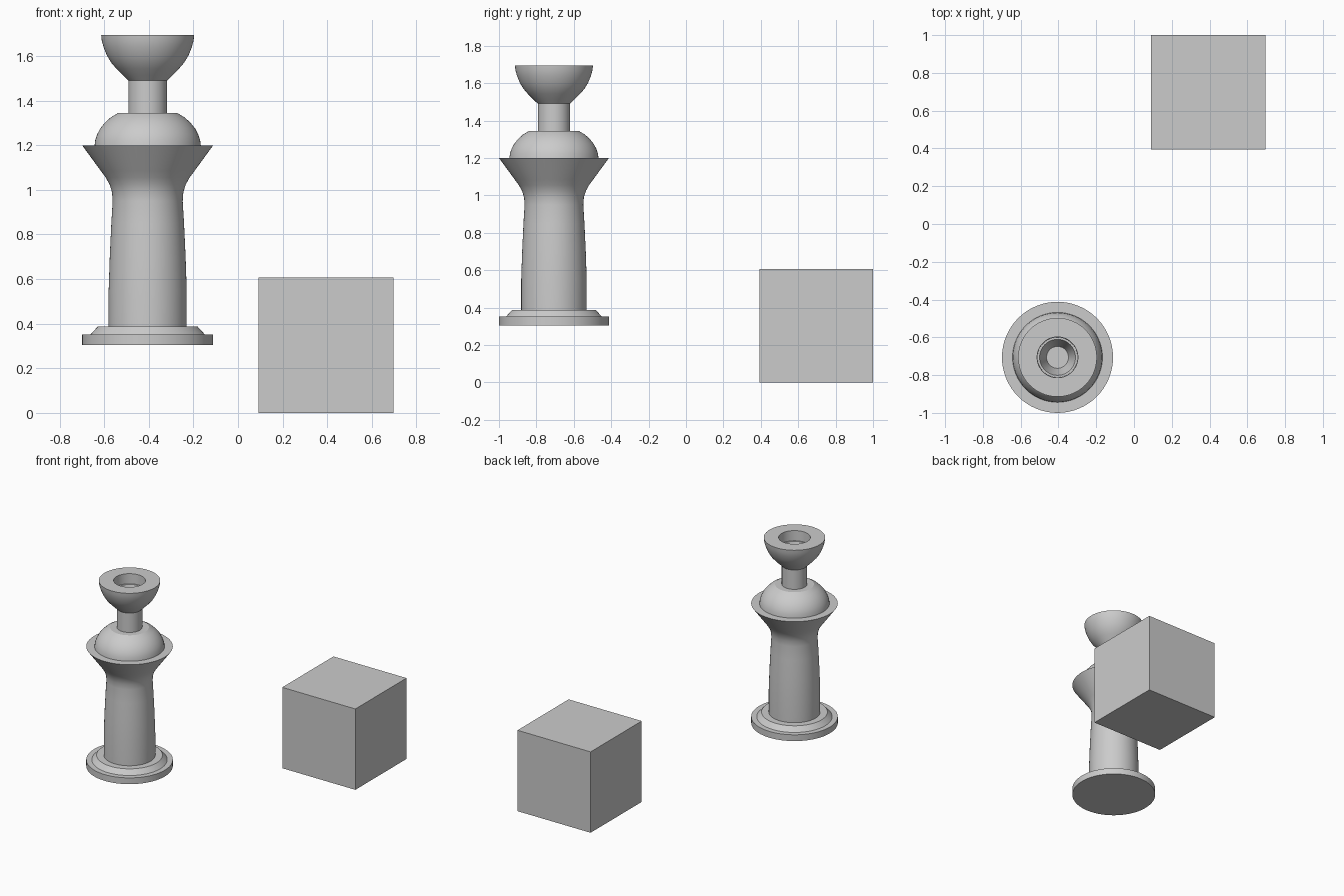
import bpy, bmesh
from math import cos, sin, pi, radians

if "Cube" in bpy.data.objects:
    bpy.data.objects.remove(bpy.data.objects["Cube"])

CX, CY, SIDES = -0.405, -0.706, 64


def lathe(name, profile):
    """Revolve (radius, z) points around the pillar axis; zero radius closes the end."""
    bm = bmesh.new()
    rings = []
    for r, z in profile:
        if r == 0:
            rings.append([bm.verts.new((0, 0, z))] * SIDES)
        else:
            rings.append([bm.verts.new((r * cos(2 * pi * i / SIDES), r * sin(2 * pi * i / SIDES), z))
                          for i in range(SIDES)])
    for a, b in zip(rings, rings[1:]):
        for i in range(SIDES):
            j = (i + 1) % SIDES
            bm.faces.new(list(dict.fromkeys((a[i], a[j], b[j], b[i]))))
    bmesh.ops.recalc_face_normals(bm, faces=bm.faces)
    me = bpy.data.meshes.new(name)
    bm.to_mesh(me)
    bm.free()
    ob = bpy.data.objects.new(name, me)
    ob.location = (CX, CY, 0)
    bpy.context.collection.objects.link(ob)
    bpy.ops.object.select_all(action='DESELECT')
    ob.select_set(True)
    bpy.context.view_layer.objects.active = ob
    bpy.ops.object.shade_smooth_by_angle(angle=radians(28))


# Pillar: stepped foot, tapered shaft, flared collar, dome, neck and cup in one turned solid
lathe("turned_pillar", [
    # foot
    (0, 0.305), (0.294, 0.305), (0.294, 0.352), (0.256, 0.352), (0.224, 0.387), (0.175, 0.387),
    # shaft
    (0.175, 0.55), (0.170, 0.70), (0.163, 0.85), (0.157, 0.95),
    # flared collar
    (0.160, 0.99), (0.171, 1.025), (0.188, 1.055), (0.210, 1.085), (0.294, 1.20), (0.238, 1.20),
    # dome
    (0.235, 1.225), (0.226, 1.25), (0.213, 1.275), (0.193, 1.30), (0.166, 1.325), (0.132, 1.345),
    # neck
    (0.0865, 1.345), (0.0865, 1.49),
    # cup
    (0.112, 1.515), (0.140, 1.543), (0.163, 1.57), (0.183, 1.603), (0.198, 1.64),
    (0.206, 1.67), (0.2085, 1.695),
    # socket in the cup
    (0.108, 1.695), (0.106, 1.62), (0.095, 1.62), (0.058, 1.50), (0, 1.50)])

# Block beside the pillar
bpy.ops.mesh.primitive_cube_add(size=0.606, location=(0.394, 0.697, 0.303))
bpy.context.object.name = "block"
